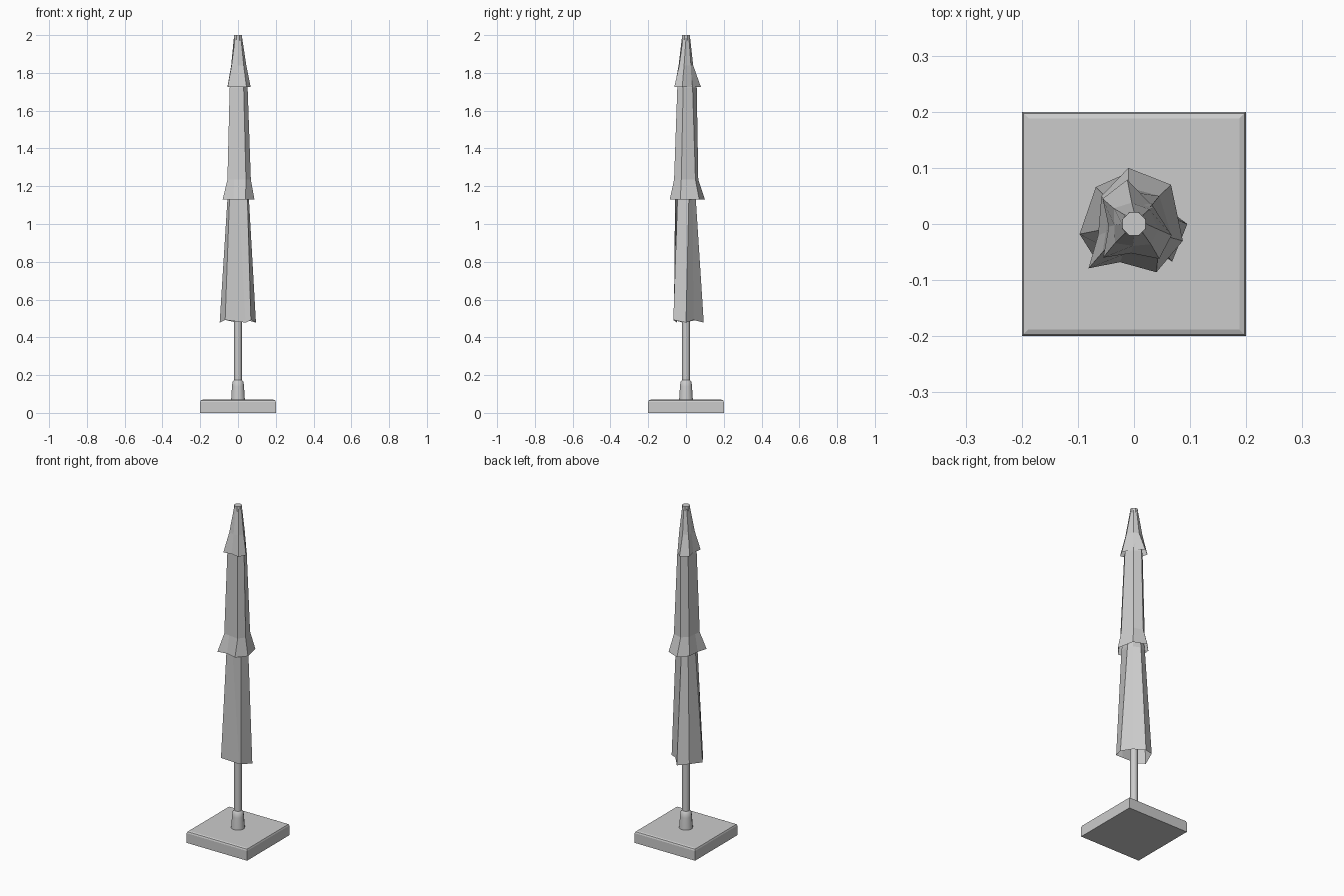
import bpy, bmesh, math

if "Cube" in bpy.data.objects:
    bpy.data.objects.remove(bpy.data.objects["Cube"])


def finish(bm, name, recalc=True):
    if recalc:
        bmesh.ops.recalc_face_normals(bm, faces=bm.faces)
    mesh = bpy.data.meshes.new(name)
    bm.to_mesh(mesh)
    bm.free()
    obj = bpy.data.objects.new(name, mesh)
    bpy.context.collection.objects.link(obj)
    return obj


def circle(r, z, n=8):
    return [(r * math.cos(2 * math.pi * (i + 0.5) / n),
             r * math.sin(2 * math.pi * (i + 0.5) / n), z) for i in range(n)]


def loft(name, rings, caps=False):
    """Skin a stack of counter-clockwise rings, listed from bottom to top."""
    bm = bmesh.new()
    loops = [[bm.verts.new(p) for p in ring] for ring in rings]
    n = len(loops[0])
    for a, b in zip(loops, loops[1:]):
        for i in range(n):
            j = (i + 1) % n
            bm.faces.new((a[i], a[j], b[j], b[i]))
    if caps:
        bm.faces.new(loops[0][::-1])
        bm.faces.new(loops[-1])
    return finish(bm, name, caps)


def level(points, z):
    return [(x, y, z) for x, y in points]


# Square base with softened top edges
bm = bmesh.new()
bmesh.ops.create_cube(bm, size=1)
for v in bm.verts:
    v.co = (v.co.x * 0.4, v.co.y * 0.4, (v.co.z + 0.5) * 0.07)
top_edges = [e for e in bm.edges if all(v.co.z > 0.06 for v in e.verts)]
bmesh.ops.bevel(bm, geom=top_edges, offset=0.012, segments=2, profile=0.5, affect='EDGES')
finish(bm, "base")

# Pole, its sleeve on the base and the finial
sleeve = loft("pole_sleeve", [circle(0.038, 0.065, 12), circle(0.033, 0.14, 12),
                              circle(0.03, 0.165, 12), circle(0.021, 0.175, 12)], True)
pole = loft("pole", [circle(0.021, 0.07, 12), circle(0.021, 1.98, 12)], True)
for obj in (sleeve, pole):
    bpy.context.view_layer.objects.active = obj
    obj.select_set(True)
bpy.ops.object.shade_smooth_by_angle(angle=math.radians(35))
loft("finial", [circle(0.02, 1.96), circle(0.023, 1.975), circle(0.022, 2.0)], True)

# Canopy fold outlines, each counter-clockwise from the right
lower_hem = [(0.095, 0.0), (0.042, 0.04), (-0.005, 0.094), (-0.068, 0.066),
             (-0.097, -0.018), (-0.068, -0.064), (0.04, -0.048), (0.068, -0.067)]
lower_top = [(0.058, 0.015), (0.035, 0.035), (-0.005, 0.052), (-0.042, 0.04),
             (-0.056, -0.01), (-0.045, -0.045), (0.005, -0.058), (0.05, -0.045)]
mid_hem = [(0.087, -0.03), (0.066, 0.07), (-0.01, 0.1), (-0.058, 0.05),
           (-0.064, -0.02), (-0.081, -0.079), (-0.025, -0.068), (0.04, -0.086)]
mid_waist = [(0.068, -0.025), (0.045, 0.05), (-0.01, 0.065), (-0.045, 0.035),
             (-0.05, -0.015), (-0.056, -0.05), (-0.02, -0.055), (0.042, -0.063)]
mid_top = [(0.051, -0.015), (0.033, 0.035), (-0.005, 0.057), (-0.035, 0.03),
           (-0.042, -0.005), (-0.044, -0.038), (-0.01, -0.042), (0.03, -0.046)]
cap_hem = [(0.067, -0.02), (0.035, 0.03), (-0.012, 0.079), (-0.056, 0.045),
           (-0.045, -0.005), (-0.055, -0.06), (-0.005, -0.052), (0.045, -0.062)]
cap_fold = [(0.044, -0.01), (0.027, 0.026), (-0.004, 0.038), (-0.036, 0.028),
            (-0.035, -0.002), (-0.034, -0.034), (-0.002, -0.039), (0.03, -0.036)]


def small(r, shift=0.0):
    return [(r * math.cos(i * math.pi / 4 + shift), r * math.sin(i * math.pi / 4 + shift))
            for i in range(8)]


# Lower canopy with a slightly uneven hem
hem = [(x, y, 0.484 + (0.008 if i % 2 else -0.006)) for i, (x, y) in enumerate(lower_hem)]
loft("lower_canopy", [hem, level(lower_top, 1.13),
                      level([(x * 0.8, y * 0.8) for x, y in lower_top], 1.24)])

# Middle canopy with flared valance
loft("middle_canopy", [level(mid_hem, 1.13), level(mid_waist, 1.235), level(mid_top, 1.72),
                       level([(x * 0.8, y * 0.8) for x, y in mid_top], 1.78)])

# Top cap
loft("top_canopy", [level(cap_hem, 1.725), level(cap_fold, 1.84), level(small(0.022), 1.985)])
